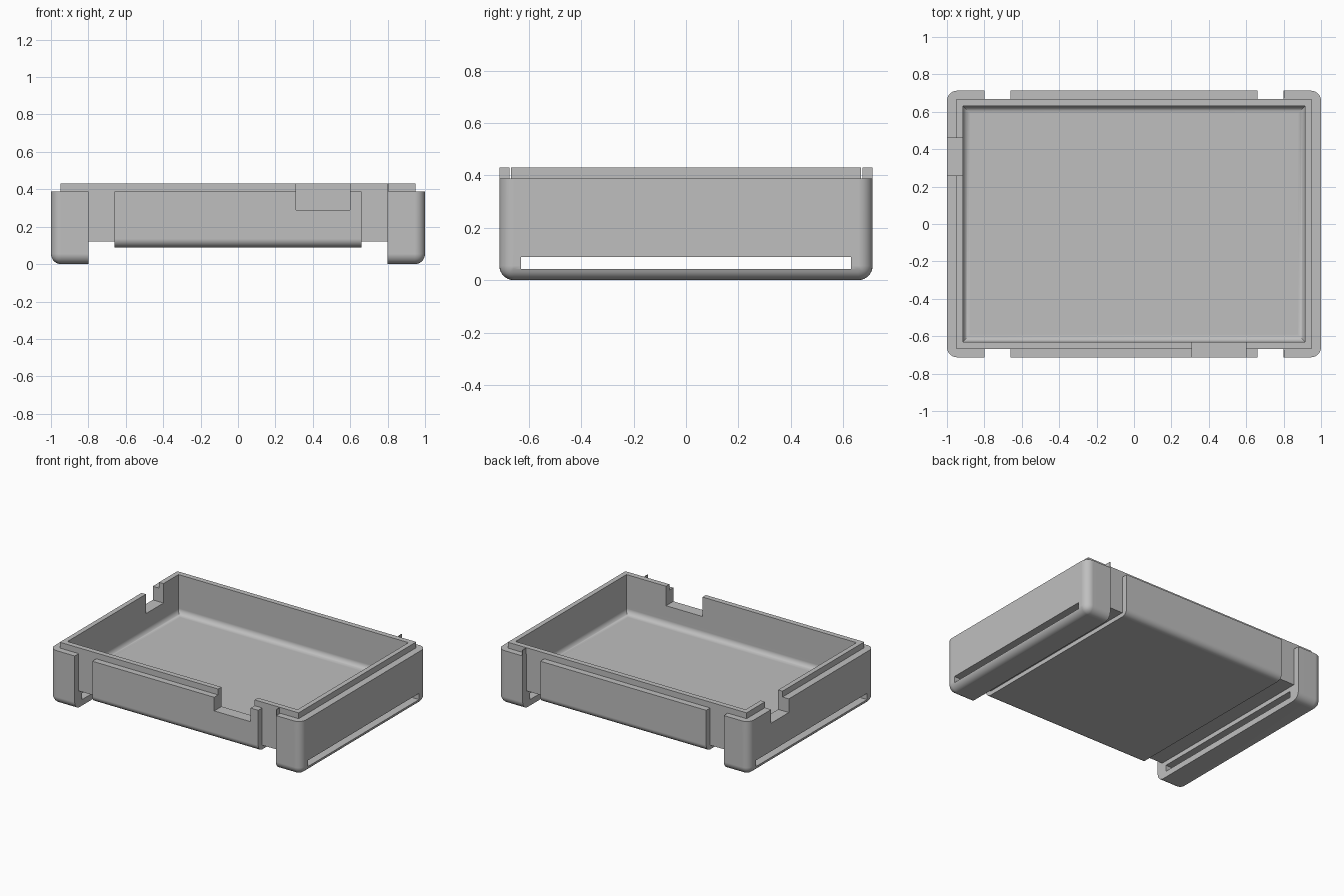
import bpy
import bmesh

if "Cube" in bpy.data.objects:
    bpy.data.objects.remove(bpy.data.objects["Cube"])

grey = bpy.data.materials.new("plain grey")
grey.use_nodes = True
GREY = (0.52, 0.52, 0.52, 1)
grey.diffuse_color = GREY
grey.node_tree.nodes["Principled BSDF"].inputs["Base Color"].default_value = GREY


def box(name, x, y, z, radius=0, rule=None):
    """Box from (min, max) ranges; edges picked by rule are rounded."""
    bm = bmesh.new()
    bmesh.ops.create_cube(bm, size=1)
    for v in bm.verts:
        v.co = [r[0] if c < 0 else r[1] for c, r in zip(v.co, (x, y, z))]
    if radius:
        edges = [e for e in bm.edges if rule(e, z[0])]
        bmesh.ops.bevel(bm, geom=edges, offset=radius, segments=7,
                        profile=0.5, affect='EDGES')
    mesh = bpy.data.meshes.new(name)
    bm.to_mesh(mesh)
    bm.free()
    obj = bpy.data.objects.new(name, mesh)
    bpy.context.collection.objects.link(obj)
    mesh.materials.append(grey)
    return obj


def span(half):
    return (-half, half)


def at_bottom(e, low):
    return all(abs(v.co.z - low) < 1e-4 for v in e.verts)


def upright(e):
    return abs(e.verts[0].co.z - e.verts[1].co.z) > 1e-4


def along_x(e):
    return abs(e.verts[0].co.x - e.verts[1].co.x) > 1e-4


def combine(target, tool, operation):
    mod = target.modifiers.new("combine", 'BOOLEAN')
    mod.operation = operation
    mod.solver = 'EXACT'
    mod.object = tool
    bpy.context.view_layer.objects.active = target
    bpy.ops.object.modifier_apply(modifier=mod.name)
    bpy.data.objects.remove(tool)


# Rounded outer shell, opened in the middle to leave two end feet
tray = box("tray_body", span(1), span(0.713), (0, 0.388), 0.055,
           lambda e, low: upright(e) or at_bottom(e, low))
combine(tray, box("middle_gap", span(0.8), span(1), (-1, 1)), 'DIFFERENCE')

# Core behind the strap channels, raised middle block and upper lip
combine(tray, box("core", span(0.85), span(0.668), (0.12, 0.388)), 'UNION')
combine(tray, box("middle_block", span(0.66), span(0.713), (0.09, 0.388), 0.045,
                  lambda e, low: at_bottom(e, low) and along_x(e)), 'UNION')
combine(tray, box("lip", span(0.95), span(0.668), (0.3, 0.43)), 'UNION')

# Hollow interior with a rounded floor edge
combine(tray, box("hollow", span(0.915), span(0.63), (0.148, 0.6), 0.04, at_bottom),
        'DIFFERENCE')

# Cable notches in the front wall and one end wall
combine(tray, box("front_notch", (0.31, 0.6), (-0.8, -0.6), (0.29, 0.6)), 'DIFFERENCE')
combine(tray, box("end_notch", (-1.1, -0.88), (0.26, 0.46), (0.29, 0.6)), 'DIFFERENCE')

# Long strap slots through both feet
for side in (-1, 1):
    reach = sorted((side * 0.75, side * 1.1))
    combine(tray, box("slot", reach, span(0.63), (0.043, 0.088)), 'DIFFERENCE')

# Smooth fillets with crisp edges
bpy.ops.object.select_all(action='DESELECT')
tray.select_set(True)
bpy.context.view_layer.objects.active = tray
bpy.ops.object.shade_smooth_by_angle(angle=0.5)
weighted = tray.modifiers.new("flat_faces", 'WEIGHTED_NORMAL')
weighted.keep_sharp = True

# Thin tabs standing on the channel edges at one end
for name, y in (("front_tab", (-0.713, -0.675)), ("back_tab", (0.675, 0.713))):
    box(name, (0.8, 0.804), y, (0.38, 0.43))
